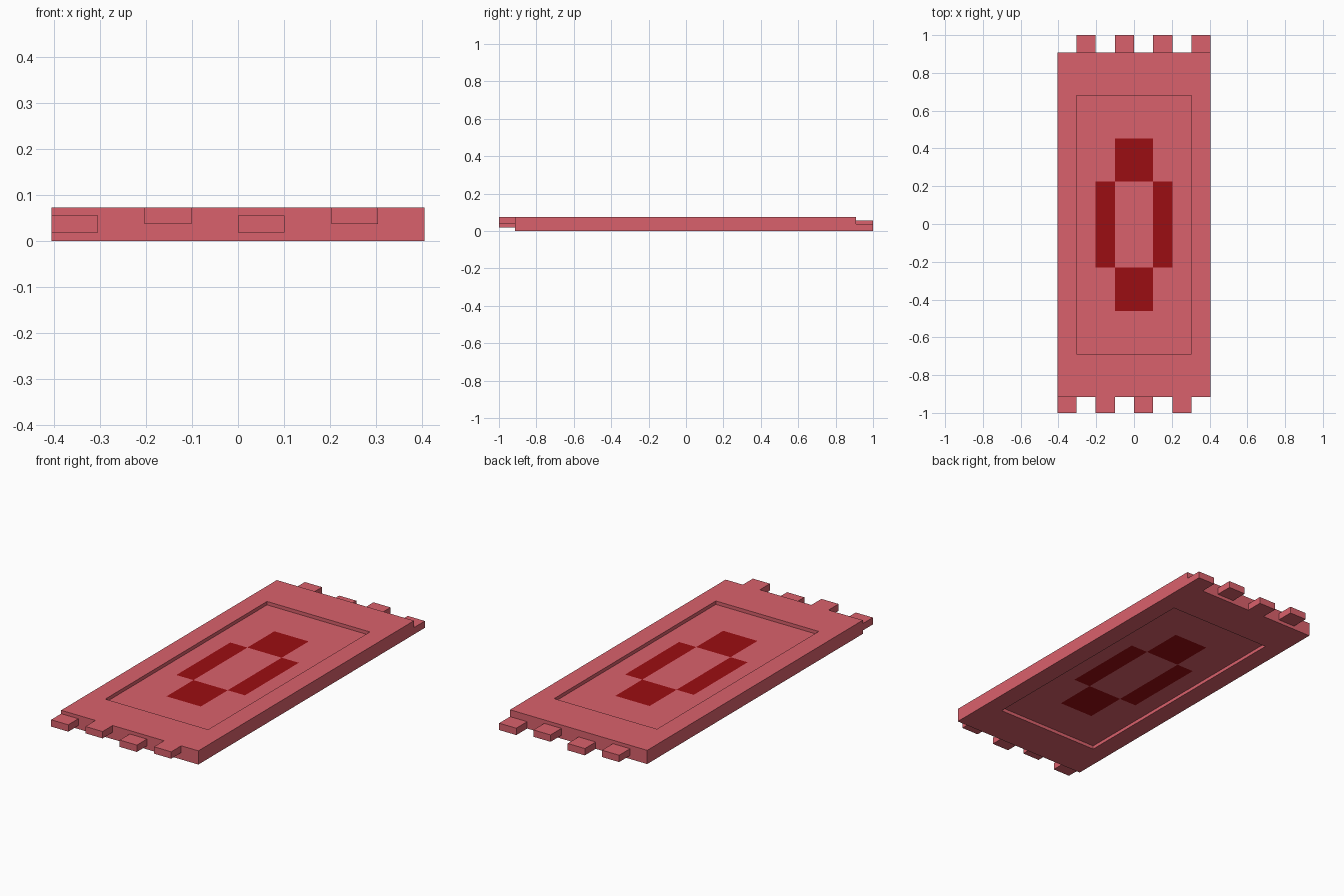
import bpy, bmesh
from mathutils import Matrix, Vector

if "Cube" in bpy.data.objects:
    bpy.data.objects.remove(bpy.data.objects["Cube"])

CX, CY, H = 0.1015, 0.2279, 0.0733   # pattern cell size, rug thickness
STEP = H / 4
YC = -0.0035                         # centre of the woven body
FRONT, BACK = YC - 4 * CY, YC + 4 * CY


def material(name, rgb):
    m = bpy.data.materials.new(name)
    m.diffuse_color = (*rgb, 1)
    m.use_nodes = True
    m.node_tree.nodes["Principled BSDF"].inputs["Base Color"].default_value = m.diffuse_color
    return m


pink = material("pink_wool", (0.70, 0.12, 0.15))
dark = material("dark_red_wool", (0.33, 0.004, 0.006))


def add_object(name, bm, mats):
    bmesh.ops.recalc_face_normals(bm, faces=bm.faces)
    me = bpy.data.meshes.new(name)
    bm.to_mesh(me)
    bm.free()
    for m in mats:
        me.materials.append(m)
    ob = bpy.data.objects.new(name, me)
    bpy.context.collection.objects.link(ob)
    return ob


# Woven body: an 8 x 8 cell slab with the middle 6 x 6 cells sunk on both sides
bm = bmesh.new()
bmesh.ops.create_grid(bm, x_segments=8, y_segments=8, size=1)
bmesh.ops.transform(bm, verts=bm.verts,
                    matrix=Matrix.Translation((0, YC, 0)) @ Matrix.Diagonal((4 * CX, 4 * CY, 1, 1)))
ext = bmesh.ops.extrude_face_region(bm, geom=bm.faces[:], use_keep_orig=True)
bmesh.ops.translate(bm, vec=(0, 0, H),
                    verts=[g for g in ext["geom"] if isinstance(g, bmesh.types.BMVert)])
bmesh.ops.recalc_face_normals(bm, faces=bm.faces)


def cell(f):
    c = f.calc_center_median()
    return abs(c.x) / CX, abs(c.y - YC) / CY


for sign in (1, -1):
    inner = [f for f in bm.faces if f.normal.z * sign > 0.9 and max(cell(f)) < 3]
    bmesh.ops.inset_region(bm, faces=inner, thickness=0, depth=-STEP)

# Dark ring of cells in the sunken panel
for f in bm.faces:
    u, v = cell(f)
    if abs(f.normal.z) > 0.9 and ((u < 1 < v < 2) or (v < 1 < u < 2)):
        f.material_index = 1
add_object("rug_body", bm, (pink, dark))


# Fringe: four tassels per end, alternating in height
def fringe(name, y0, y1, first_x, heights):
    bm = bmesh.new()
    for i in range(4):
        size = Vector((CX, y1 - y0, 2 * STEP))
        pos = (first_x + (2 * i + 0.5) * CX, (y0 + y1) / 2, heights[i % 2] + STEP)
        bmesh.ops.create_cube(bm, size=1, matrix=Matrix.Translation(pos) @ Matrix.Diagonal(size.to_4d()))
    add_object(name, bm, (pink,))


fringe("front_fringe", -1, FRONT, -4 * CX, (STEP, 2 * STEP))
fringe("back_fringe", BACK, 1, -3 * CX, (STEP, 0))
